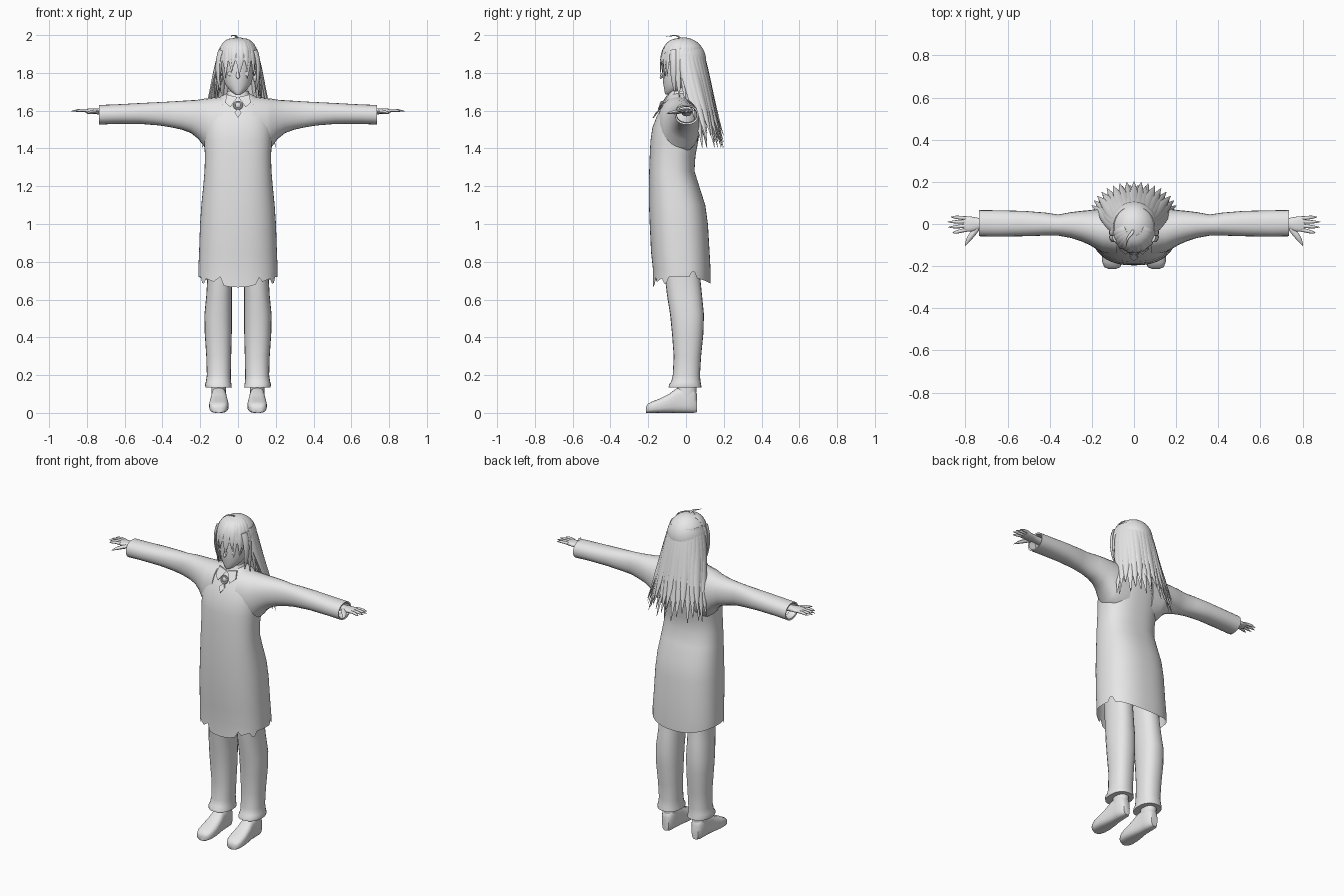
import bpy, bmesh, math
from mathutils import Vector
from mathutils.geometry import interpolate_bezier

cube = bpy.data.objects.get("Cube")
if cube:
    bpy.data.objects.remove(cube)

grey = bpy.data.materials.new("light_grey")
grey.use_nodes = True
grey.diffuse_color = (0.8, 0.8, 0.8, 1)
grey.node_tree.nodes["Principled BSDF"].inputs["Base Color"].default_value = (0.8, 0.8, 0.8, 1)


def finish(name, bm, angle=50):
    bmesh.ops.recalc_face_normals(bm, faces=bm.faces)
    mesh = bpy.data.meshes.new(name)
    bm.to_mesh(mesh)
    bm.free()
    mesh.materials.append(grey)
    ob = bpy.data.objects.new(name, mesh)
    bpy.context.collection.objects.link(ob)
    bpy.ops.object.select_all(action='DESELECT')
    bpy.context.view_layer.objects.active = ob
    ob.select_set(True)
    bpy.ops.object.shade_smooth_by_angle(angle=math.radians(angle))
    return ob


def skin(bm, rings, caps=(True, True)):
    """Bridge a list of point rings with quads."""
    loops = [[bm.verts.new(p) for p in r] for r in rings]
    n = len(loops[0])
    for a, b in zip(loops, loops[1:]):
        for i in range(n):
            j = (i + 1) % n
            bm.faces.new((a[i], a[j], b[j], b[i]))
    if caps[0]:
        bm.faces.new(loops[0])
    if caps[1]:
        bm.faces.new(loops[-1])


def ring(axis, t, u0, u1, v0, v1, n=24, p=2.2):
    """Rounded oval between u0..u1 and v0..v1 across the given axis."""
    pts = []
    for i in range(n):
        a = math.tau * i / n
        c, s = math.cos(a), math.sin(a)
        u = (u0 + u1) / 2 + (u1 - u0) / 2 * math.copysign(abs(c) ** (2 / p), c)
        v = (v0 + v1) / 2 + (v1 - v0) / 2 * math.copysign(abs(s) ** (2 / p), s)
        pts.append({'x': (t, u, v), 'y': (u, t, v), 'z': (u, v, t)}[axis])
    return pts


def loft(name, axis, rows, caps=(True, True), n=24, p=2.2):
    bm = bmesh.new()
    skin(bm, [ring(axis, *r, n=n, p=p) for r in rows], caps)
    return finish(name, bm)


def mirror(ob):
    ob.modifiers.new("mirror", 'MIRROR')


def strand(bm, p0, h0, h1, p3, width, depth, out, taper=4, steps=12, sides=8):
    """Tapered oval tube along a bezier; out(point) gives its flat side's normal."""
    pts = interpolate_bezier(Vector(p0), Vector(h0), Vector(h1), Vector(p3), steps)
    rings = []
    for k, c in enumerate(pts):
        tan = (pts[min(k + 1, steps - 1)] - pts[max(k - 1, 0)]).normalized()
        side = tan.cross(out(c)).normalized()
        o = side.cross(tan)
        s = max(1 - (k / (steps - 1)) ** taper, 0.06)
        rings.append([c + side * width * s * math.cos(a) + o * depth * s * math.sin(a)
                      for a in (math.tau * i / sides for i in range(sides))])
    skin(bm, rings)


# Coat body with a ragged hem
body = [(0.72, .21, -.175, .13), (0.85, .206, -.185, .125), (1.0, .201, -.192, .116),
        (1.1, .194, -.196, .102), (1.2, .184, -.196, .07), (1.28, .177, -.195, .045),
        (1.36, .175, -.192, .05), (1.44, .179, -.188, .065), (1.51, .183, -.178, .075),
        (1.57, .178, -.155, .075), (1.62, .16, -.13, .066), (1.655, .125, -.105, .052),
        (1.68, .085, -.088, .035), (1.695, .05, -.075, .02)]
rows = [ring('z', z, -w, w, f, b, n=64, p=2.4) for z, w, f, b in body]
hem = []
for i, (x, y, z) in enumerate(rows[0]):
    front = -math.sin(math.tau * i / 64)
    z -= .055 * max(front, 0) ** 4 + .035 * max(-front, 0) ** 2
    z += {3: .03, 4: .03, 37: -.03, 38: -.03, 43: .02, 44: .04, 53: .03, 58: -.03, 59: -.03}.get(i, 0)
    hem.append((x, y, z))
bm = bmesh.new()
skin(bm, [hem] + [[(x, y, z + .04) for x, y, z in rows[0]]] + rows[1:], (False, True))
finish("coat_body", bm)

# Sleeves, open at the cuff
mirror(loft("sleeve", 'x', [
    (.08, -.15, .075, 1.37, 1.675), (.15, -.135, .072, 1.38, 1.667), (.18, -.118, .07, 1.41, 1.663),
    (.21, -.1, .066, 1.45, 1.658), (.25, -.082, .062, 1.482, 1.655), (.3, -.066, .056, 1.5, 1.652),
    (.36, -.055, .045, 1.513, 1.648), (.42, -.055, .054, 1.522, 1.645), (.52, -.058, .062, 1.53, 1.64),
    (.65, -.06, .065, 1.53, 1.633), (.735, -.058, .066, 1.526, 1.63), (.733, -.05, .058, 1.535, 1.622),
    (.69, -.048, .055, 1.54, 1.62)], (True, False)))

# Hands with spread fingers
def up(c):
    return Vector((0, 0, 1))

bm = bmesh.new()
skin(bm, [ring('x', *r, n=16) for r in [
    (.66, -.024, .03, 1.57, 1.612), (.735, -.025, .028, 1.58, 1.612),
    (.765, -.036, .034, 1.583, 1.612), (.8, -.037, .037, 1.588, 1.61), (.812, -.034, .034, 1.592, 1.606)]])
for y0, y1, tip in [(-.029, -.041, .862), (-.009, -.015, .882), (.011, .01, .885), (.028, .033, .87)]:
    strand(bm, (.795, y0, 1.6), (.82, y0, 1.604), (.84, y1, 1.602), (tip, y1, 1.597), .009, .008, up, 5, 8)
strand(bm, (.745, -.02, 1.595), (.765, -.05, 1.595), (.785, -.065, 1.592), (.802, -.105, 1.585), .014, .011, up, 4, 8)
mirror(finish("hand", bm))

# Trousers with a turned cuff
mirror(loft("trouser_leg", 'z', [
    (.135, .033, .172, -.092, .082), (.15, .034, .175, -.09, .08), (.165, .037, .17, -.078, .077),
    (.2, .038, .165, -.07, .074), (.3, .036, .168, -.065, .08), (.42, .033, .176, -.074, .092),
    (.52, .032, .178, -.084, .095), (.62, .033, .168, -.1, .085), (.72, .032, .162, -.112, .075),
    (.95, .01, .165, -.13, .07)], p=2.3))

# Shoes: foot with a flat sole, and ankle
mirror(loft("shoe", 'y', [
    (-.213, .085, .122, 0, .03), (-.205, .066, .141, 0, .046), (-.18, .054, .151, 0, .06),
    (-.14, .05, .153, 0, .075), (-.09, .054, .148, 0, .1), (-.05, .06, .142, 0, .13),
    (0, .064, .14, 0, .14), (.04, .066, .138, 0, .13), (.058, .08, .124, .004, .1)], p=3))
mirror(loft("ankle", 'z', [(.08, .066, .14, -.06, .052), (.13, .064, .14, -.045, .056),
                           (.2, .066, .14, -.04, .055)]))

# Neck, collar and head
loft("neck", 'z', [(1.62, -.045, .045, -.07, .025), (1.76, -.04, .04, -.065, .03)])
loft("collar", 'z', [(1.645, -.085, .085, -.115, .04), (1.67, -.07, .07, -.1, .036),
                     (1.705, -.055, .055, -.085, .03), (1.7, -.048, .048, -.078, .025)], (False, False))
loft("head", 'z', [
    (1.685, -.012, .012, -.108, -.075), (1.694, -.027, .027, -.112, -.05), (1.712, -.047, .047, -.115, -.02),
    (1.74, -.068, .068, -.12, .03), (1.775, -.08, .08, -.123, .07), (1.82, -.087, .087, -.124, .085),
    (1.88, -.09, .09, -.122, .088), (1.93, -.075, .075, -.1, .07)], n=32, p=2)
bm = bmesh.new()
strand(bm, (0, -.116, 1.805), (0, -.122, 1.79), (0, -.132, 1.78), (0, -.137, 1.768), .01, .008,
       lambda c: Vector((0, -1, 0)), 9, 6)
finish("nose", bm)


def oval(name, x, y, z, sx, sy, sz, seg=24):
    bm = bmesh.new()
    bmesh.ops.create_uvsphere(bm, u_segments=seg, v_segments=seg // 2, radius=1)
    for v in bm.verts:
        v.co = (x + v.co.x * sx, y + v.co.y * sy, z + v.co.z * sz)
    return finish(name, bm)


mirror(oval("eye", .038, -.109, 1.795, .02, .004, .012, 16))
mirror(oval("ear", .09, -.01, 1.78, .012, .02, .03, 16))

# Collar flaps, brooch and ribbon
bm = bmesh.new()
flap = [(.003, -.1, 1.672), (.06, -.09, 1.685), (.068, -.114, 1.642), (.04, -.137, 1.618)]
skin(bm, [flap, [(x, y - .008, z) for x, y, z in flap]])
mirror(finish("collar_flap", bm))
bpy.ops.mesh.primitive_torus_add(location=(0, -.135, 1.628), rotation=(1.2, 0, 0), major_radius=.02,
                                 minor_radius=.006, major_segments=20, minor_segments=8)
brooch = bpy.context.object
brooch.name = "brooch"
brooch.data.materials.append(grey)
oval("brooch_stone", 0, -.133, 1.628, .016, .008, .016)
bm = bmesh.new()
ribbon = [(0, -.133, 1.612), (.018, -.154, 1.59), (0, -.17, 1.562), (-.018, -.154, 1.59)]
skin(bm, [ribbon, [(x, y - .007, z) for x, y, z in ribbon]])
finish("ribbon", bm)

# Hair cap with an opening for the face
bm = bmesh.new()
bmesh.ops.create_uvsphere(bm, u_segments=48, v_segments=24, radius=1)
for i, v in enumerate(bm.verts):
    v.co = (v.co.x * .113, v.co.y * .121 - .014, v.co.z * .125 + 1.863)
bmesh.ops.delete(bm, geom=[f for f in bm.faces if f.calc_center_median().z < 1.86
                           and f.calc_center_median().y < -.05
                           or f.calc_center_median().z < 1.79], context='FACES')
finish("hair_cap", bm)


def outward(c):
    return Vector((c.x, c.y + .01, 0.01))


# Long back locks that flare over the shoulders, in two layers
bm = bmesh.new()
for layer, count in ((0, 17), (1, 14)):
    for i in range(count):
        f = (i + .5) / count
        a = math.radians(-8 + 196 * f)
        b = math.radians(8 + 164 * f)
        ca, sa, cb, sb = math.cos(a), math.sin(a), math.cos(b), math.sin(b)
        r = 1 - .1 * layer
        drop = 1.405 + .03 * (i % 3) + .05 * layer * (i % 2)
        strand(bm, (.085 * ca, -.012 + .085 * sa, 1.93), (.128 * ca * r, -.012 + .13 * sa * r, 1.8),
               (.14 * cb * r, .03 + .095 * sb * r, 1.68), (.205 * cb * r, .055 + .145 * sb * r, drop),
               .03, .013, outward, 4, 16)
finish("back_hair", bm)

# Fringe and side locks framing the face
bm = bmesh.new()
for i in range(13):
    a = math.radians(-165 + 150 * (i + .5) / 13)
    c, s = math.cos(a), math.sin(a)
    end = 1.785 + .022 * (i % 3) - .05 * abs(c) ** 2
    strand(bm, (.04 * c, -.014 + .04 * s, 1.975), (.1 * c, -.014 + .105 * s, 1.965),
           (.116 * c, -.014 + .126 * s, 1.89), (.102 * c + .008 * (-1) ** i, -.014 + .122 * s, end),
           .021, .007, outward, 3)
for side in (-1, 1):
    for y, x1, z1 in [(-.07, .088, 1.69), (-.045, .108, 1.665), (-.015, .128, 1.64)]:
        strand(bm, (side * .09, y, 1.92), (side * .118, y, 1.85), (side * .108, y, 1.76),
               (side * x1, y + .012, z1), .019, .01, outward, 3)
finish("fringe", bm)

# Stray curl on the crown
bm = bmesh.new()
strand(bm, (-.005, -.03, 1.985), (-.01, -.06, 2.004), (-.04, -.05, 2.0), (-.035, -.11, 1.99),
       .007, .004, up, 3)
finish("stray_curl", bm)
